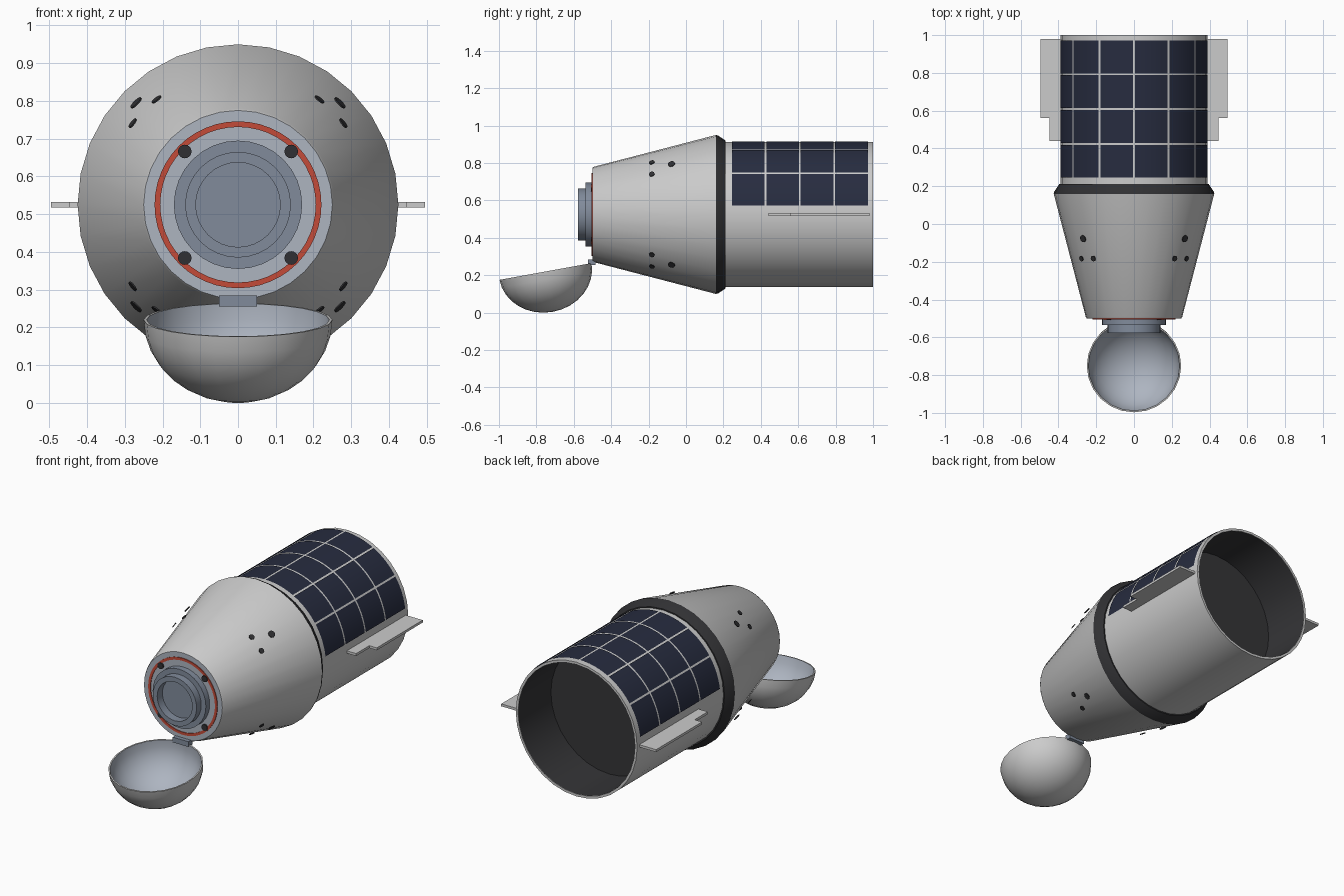
import bpy, bmesh
from math import sin, cos, pi, radians, hypot, atan2
from mathutils import Matrix, Vector

if "Cube" in bpy.data.objects:
    bpy.data.objects.remove(bpy.data.objects["Cube"])

CZ = 0.525                                    # height of the craft's long axis
AXIS = Matrix.Translation((0, 0, CZ)) @ Matrix.Rotation(-pi / 2, 4, 'X')


def material(name, rgb):
    m = bpy.data.materials.new(name)
    m.diffuse_color = (*rgb, 1)
    m.use_nodes = True
    m.node_tree.nodes["Principled BSDF"].inputs["Base Color"].default_value = m.diffuse_color
    return m


DARK = material("dark", (0.03, 0.03, 0.033))
LINER = material("liner", (0.035, 0.035, 0.038))
NAVY = material("navy", (0.02, 0.025, 0.05))
STEEL = material("steel", (0.22, 0.26, 0.33))
PALE = material("pale_steel", (0.42, 0.46, 0.53))
RED = material("red", (0.55, 0.07, 0.04))


def finish(name, bm, mat=None, matrix=None, recalc=True):
    if matrix:
        bm.transform(matrix)
    if recalc:
        bmesh.ops.recalc_face_normals(bm, faces=bm.faces)
    me = bpy.data.meshes.new(name)
    bm.to_mesh(me)
    bm.free()
    ob = bpy.data.objects.new(name, me)
    bpy.context.collection.objects.link(ob)
    if mat:
        me.materials.append(mat)
    bpy.ops.object.select_all(action='DESELECT')
    ob.select_set(True)
    bpy.context.view_layer.objects.active = ob
    bpy.ops.object.shade_smooth_by_angle(angle=radians(25))
    return ob


def lathe(name, profile, mat=None, matrix=AXIS, n=32, closed=False):
    """Spin (radius, distance along axis) points; radius 0 closes to a pole."""
    bm = bmesh.new()
    pts = [bm.verts.new((r, 0, h)) for r, h in profile]
    edges = [bm.edges.new(p) for p in zip(pts, pts[1:])]
    if closed:
        edges.append(bm.edges.new((pts[-1], pts[0])))
    bmesh.ops.spin(bm, geom=pts + edges, cent=(0, 0, 0), axis=(0, 0, 1),
                   angle=2 * pi, steps=n, use_duplicate=False)
    bmesh.ops.remove_doubles(bm, verts=bm.verts, dist=1e-5)
    return finish(name, bm, mat, matrix)


def box(name, lo, hi, mat=None):
    bm = bmesh.new()
    bmesh.ops.create_cube(bm, size=1)
    lo, hi = Vector(lo), Vector(hi)
    m = Matrix.Translation((lo + hi) / 2) @ Matrix.Diagonal((*(hi - lo), 1))
    return finish(name, bm, mat, m)


def disc(name, radius, depth, matrix, mat):
    bm = bmesh.new()
    bmesh.ops.create_cone(bm, cap_ends=True, segments=16, radius1=radius,
                          radius2=radius, depth=depth)
    return finish(name, bm, mat, matrix)


# Capsule cone, its front face and the heat shield
lathe("capsule_cone", [(0.235, -0.50), (0.250, -0.50), (0.255, -0.493), (0.425, 0.16)])
lathe("front_face", [(0, -0.501), (0.250, -0.501)], PALE)
lathe("heat_shield", [(0.425, 0.16), (0.422, 0.172), (0.395, 0.212), (0, 0.212)], DARK)

# Trunk tube, dark liner and inner bulkhead
lathe("trunk", [(0.388, 0.205), (0.388, 1.0), (0.374, 1.0), (0.374, 0.98)])
lathe("trunk_liner", [(0.3735, 0.998), (0.3735, 0.70), (0, 0.70)], LINER)

# Solar cells: curved patches, six around by four along
bm = bmesh.new()
first, step, rows = radians(6.5), radians(167 / 6), 4
y0, y1, R, gap, k = 0.24, 0.977, 0.391, 0.005, 6
for row in range(rows):
    ya = y0 + (y1 - y0) * row / rows + gap
    yb = y0 + (y1 - y0) * (row + 1) / rows - gap
    for col in range(6):
        a0 = first + col * step + gap / R
        da = (step - 2 * gap / R) / k
        ring = []
        for i in range(k + 1):
            a = a0 + da * i
            x, z = R * cos(a), CZ + R * sin(a)
            ring.append((bm.verts.new((x, ya, z)), bm.verts.new((x, yb, z))))
        for (a, b), (c, d) in zip(ring, ring[1:]):
            bm.faces.new((a, b, d, c))
finish("solar_cells", bm, NAVY)

# Side fins with a stepped front edge
for s, side in ((1, "right"), (-1, "left")):
    bm = bmesh.new()
    outline = [(0.38, 0.44), (0.447, 0.44), (0.447, 0.56), (0.495, 0.56),
               (0.495, 0.98), (0.38, 0.98)]
    face = bm.faces.new([bm.verts.new((s * x, y, CZ - 0.007)) for x, y in outline])
    ext = bmesh.ops.extrude_face_region(bm, geom=[face])
    bmesh.ops.translate(bm, vec=(0, 0, 0.014),
                        verts=[v for v in ext['geom'] if isinstance(v, bmesh.types.BMVert)])
    finish(side + "_fin", bm)

# Docking collar with recessed hatch, red seal ring and four latches
lathe("docking_collar", [(0.17, -0.50), (0.17, -0.536), (0.14, -0.536), (0.14, -0.578),
                         (0.112, -0.578), (0.112, -0.53), (0, -0.53)], STEEL)
lathe("seal_ring", [(0.206, -0.50), (0.206, -0.505), (0.221, -0.505), (0.221, -0.50)],
      RED, n=48)
for sx in (1, -1):
    for sz in (1, -1):
        m = Matrix.Translation((sx * 0.141, -0.503, CZ + sz * 0.141)) @ Matrix.Rotation(pi / 2, 4, 'X')
        disc("latch", 0.018, 0.012, m, DARK)

# Thruster ports: clusters of three standing just off the cone in each quadrant
for sx in (1, -1):
    for sz in (1, -1):
        for x, y, z, r in ((0.270, -0.078, 0.270, 0.019), (0.216, -0.183, 0.279, 0.015),
                           (0.279, -0.183, 0.216, 0.015)):
            rad = hypot(x, z)
            normal = Vector((sx * x / rad, -0.26, sz * z / rad)).normalized()
            m = (Matrix.Translation((sx * x, y, CZ + sz * z))
                 @ normal.to_track_quat('Z', 'Y').to_matrix().to_4x4())
            disc("thruster_port", r, 0.004, m, DARK)

# Open nose cap: a tilted bowl with a lining, hung from a hinge
TILT = Matrix.Translation((0, -0.751, 0.22)) @ Matrix.Rotation(radians(10.3), 4, 'X')


def bowl(r, d, steps=8):
    return [(r * cos(pi / 2 * i / steps) if i < steps else 0, -d * sin(pi / 2 * i / steps))
            for i in range(steps + 1)]


lathe("nose_cap", [(0.242, 0)] + bowl(0.25, 0.219), None, TILT, 24)
lining = lathe("nose_cap_lining", bowl(0.242, 0.211), PALE, TILT, 24)
lining.data.flip_normals()
box("nose_hinge", (-0.05, -0.525, 0.255), (0.05, -0.485, 0.285), STEEL)
